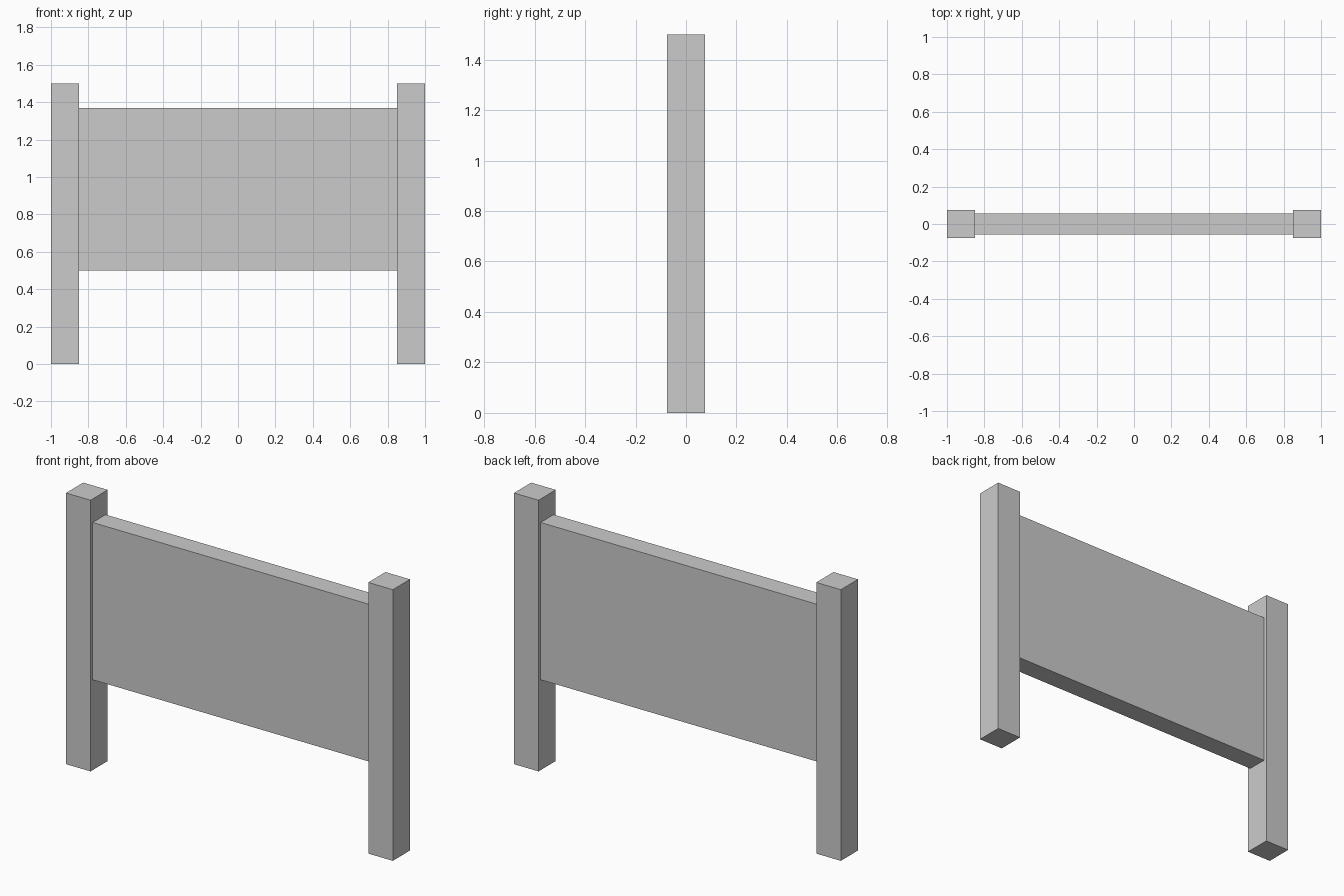
import bpy

if "Cube" in bpy.data.objects:
    bpy.data.objects.remove(bpy.data.objects["Cube"])


def box(name, lo, hi):
    """Axis-aligned box between two corners."""
    centre = [(a + b) / 2 for a, b in zip(lo, hi)]
    size = [b - a for a, b in zip(lo, hi)]
    bpy.ops.mesh.primitive_cube_add(size=1, location=centre)
    obj = bpy.context.object
    obj.name = name
    obj.scale = size
    bpy.ops.object.transform_apply(location=False, rotation=False, scale=True)
    return obj


POST = 0.15      # square post width
HEIGHT = 1.5
INNER = 1 - POST  # inner face of the posts

# Two square posts
box("left_post", (-1, -POST / 2, 0), (-INNER, POST / 2, HEIGHT))
box("right_post", (INNER, -POST / 2, 0), (1, POST / 2, HEIGHT))

# Slightly thinner board held between the posts
box("sign_panel", (-INNER, -0.057, 0.5), (INNER, 0.057, 1.37))
